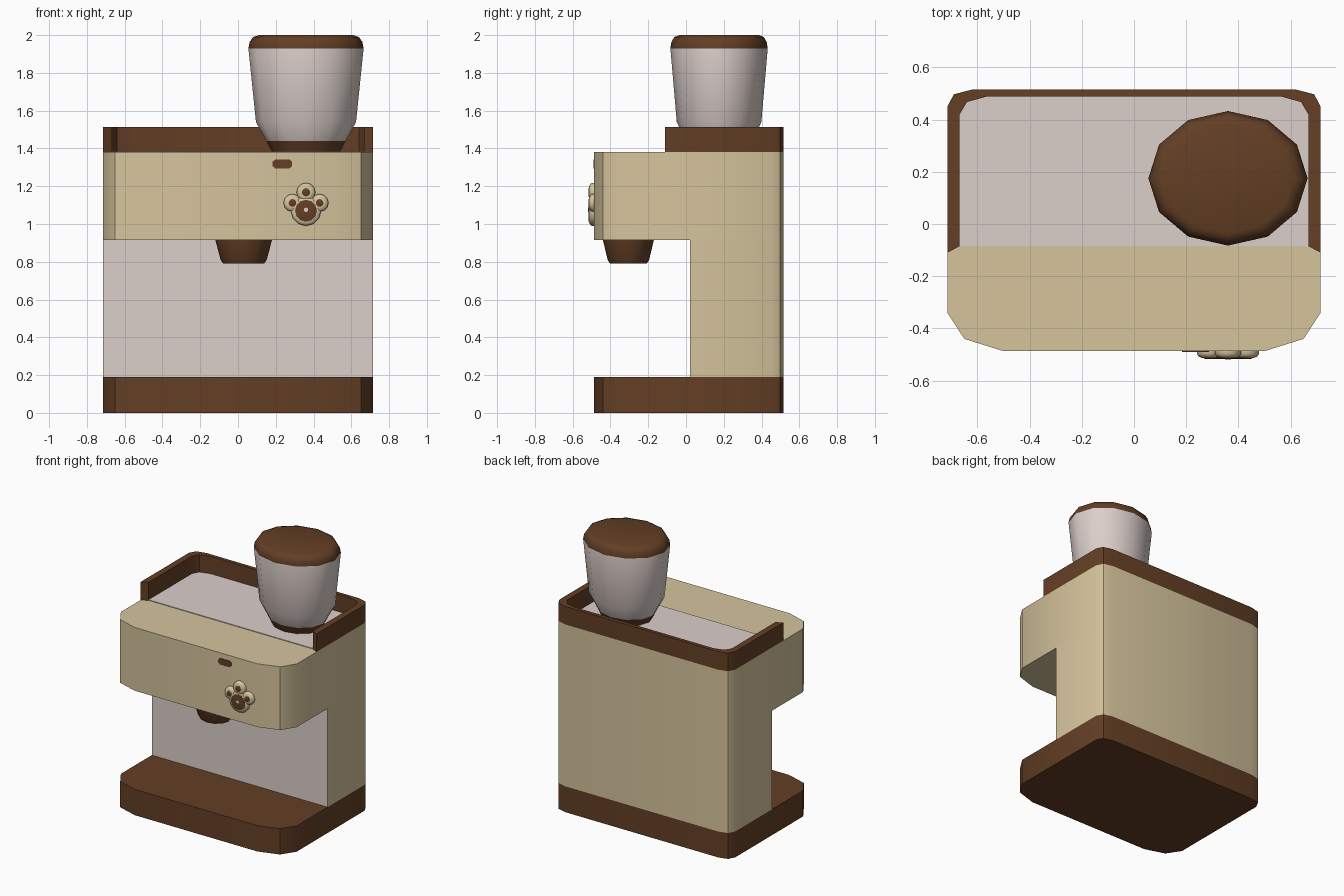
import bpy, bmesh, math
from mathutils import Matrix

if "Cube" in bpy.data.objects:
    bpy.data.objects.remove(bpy.data.objects["Cube"])


def material(name, rgb):
    m = bpy.data.materials.new(name)
    m.diffuse_color = (*rgb, 1)
    m.use_nodes = True
    m.node_tree.nodes["Principled BSDF"].inputs["Base Color"].default_value = m.diffuse_color
    return m


BEIGE = material("beige", (0.67, 0.555, 0.335))
BROWN = material("brown", (0.125, 0.049, 0.018))
PALE = material("pale grey", (0.71, 0.62, 0.59))


def finish(name, bm, mats, rule=None, angle=35):
    """Turn a bmesh into a shaded object; rule picks the material of a face."""
    bmesh.ops.recalc_face_normals(bm, faces=bm.faces)
    bm.normal_update()
    if rule:
        for f in bm.faces:
            f.material_index = rule(f)
    me = bpy.data.meshes.new(name)
    bm.to_mesh(me)
    bm.free()
    for m in mats:
        me.materials.append(m)
    ob = bpy.data.objects.new(name, me)
    bpy.context.collection.objects.link(ob)
    bpy.ops.object.select_all(action='DESELECT')
    bpy.context.view_layer.objects.active = ob
    ob.select_set(True)
    bpy.ops.object.shade_smooth_by_angle(angle=math.radians(angle))
    return ob


def mirrored(left):
    """Complete a left half outline across x = 0."""
    return left + [(-x, y) for x, y in reversed(left)]


def prism(name, outline, z0, z1, mats, rule=None):
    bm = bmesh.new()
    face = bm.faces.new([bm.verts.new((x, y, z0)) for x, y in outline])
    ext = bmesh.ops.extrude_face_region(bm, geom=[face])
    top = [v for v in ext["geom"] if isinstance(v, bmesh.types.BMVert)]
    bmesh.ops.translate(bm, verts=top, vec=(0, 0, z1 - z0))
    return finish(name, bm, mats, rule)


def lathe(name, profile, centre, mats, sides=12, sy=1.0, forward=False, rule=None):
    """Capped rings of (radius, height); forward turns the axis to -y."""
    bm = bmesh.new()
    rings = [[bm.verts.new((r * math.cos(i * math.tau / sides),
                            r * sy * math.sin(i * math.tau / sides), z))
              for i in range(sides)] for r, z in profile]
    for a, b in zip(rings, rings[1:]):
        for i in range(sides):
            j = (i + 1) % sides
            bm.faces.new((a[i], a[j], b[j], b[i]))
    bm.faces.new(rings[0])
    bm.faces.new(rings[-1])
    mat = Matrix.Translation(centre)
    if forward:
        mat = mat @ Matrix.Rotation(math.pi / 2, 4, 'X')
    bm.transform(mat)
    return finish(name, bm, mats, rule, 45)


# Shared outlines: chamfered back corners, softer front corners
back = [(-0.715, 0.45), (-0.69, 0.497), (-0.62, 0.515)]
full = mirrored([(-0.50, -0.487), (-0.65, -0.44), (-0.715, -0.34)] + back)

# Base, column with pale front panel, overhanging head
prism("base", full, 0, 0.19, [BROWN])
prism("column", mirrored([(-0.715, 0.02)] + back), 0.19, 0.915,
      [BEIGE, PALE], lambda f: int(f.normal.y < -0.9))
prism("head", full, 0.915, 1.38, [BEIGE])

# Tray floor and U-shaped rail on top
inner = [(-0.668, -0.085), (-0.668, 0.42), (-0.64, 0.467), (-0.565, 0.488)]
prism("tray_floor", mirrored(inner), 1.379, 1.385, [PALE])
outer = [(-0.715, -0.11)] + back
prism("top_rail", mirrored(outer) + list(reversed(mirrored(inner))), 1.38, 1.513, [BROWN])

# Oval bean hopper with brown foot and lid
lathe("bean_hopper",
      [(0.18, 1.383), (0.21, 1.44), (0.265, 1.54), (0.305, 1.93),
       (0.298, 1.965), (0.28, 1.99), (0.25, 2.0)],
      (0.36, 0.175, 0), [PALE, BROWN], sy=0.845,
      rule=lambda f: int(not 1.44 < f.calc_center_median().z < 1.93))

# Brew spout
lathe("brew_spout", [(0.15, 0.916), (0.122, 0.81), (0.108, 0.79)],
      (0.03, -0.305, 0), [BROWN], sy=0.9)

# Paw-shaped knob: beige mounds with brown pads
FRONT = -0.486
for part, x, z, r, pad in [("palm", 0.36, 1.07, 0.08, 0.058),
                           ("left_toe", 0.288, 1.112, 0.047, 0.02),
                           ("top_toe", 0.36, 1.168, 0.05, 0.022),
                           ("right_toe", 0.432, 1.112, 0.047, 0.02)]:
    lathe("knob_" + part, [(r, 0), (r, 0.012), (r - 0.007, 0.022), (r - 0.02, 0.027)],
          (x, FRONT, z), [BEIGE], forward=True)
    lathe("pad_" + part, [(pad, 0.02), (pad, 0.029), (pad * 0.85, 0.031)],
          (x, FRONT, z), [BROWN], forward=True)
lathe("knob_dot", [(0.012, 0.028), (0.012, 0.033)], (0.36, FRONT, 1.075),
      [PALE], sides=8, forward=True)

# Indicator plate
ind = prism("indicator", [(-0.052, -0.012), (-0.038, -0.023), (0.038, -0.023), (0.052, -0.012),
                          (0.052, 0.012), (0.038, 0.023), (-0.038, 0.023), (-0.052, 0.012)],
            0, 0.006, [BROWN])
ind.data.transform(Matrix.Translation((0.235, FRONT + 0.001, 1.318))
                   @ Matrix.Rotation(math.pi / 2, 4, 'X'))
